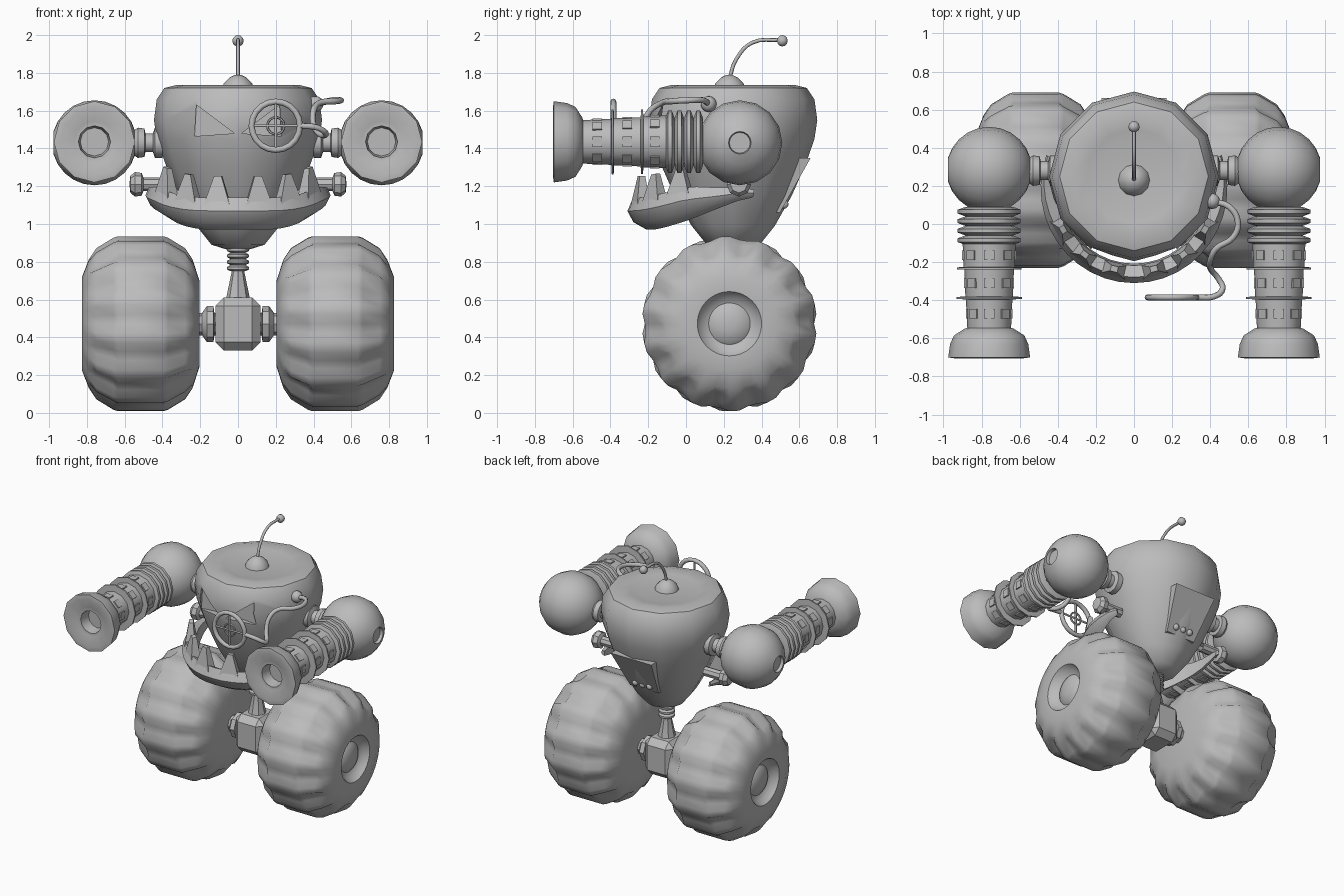
import bpy, bmesh, math
from math import pi, sin, cos, radians
from mathutils import Matrix, Vector

if "Cube" in bpy.data.objects:
    bpy.data.objects.remove(bpy.data.objects["Cube"])

GREY = (0.5, 0.5, 0.5, 1)
metal = bpy.data.materials.new("grey_metal")
metal.use_nodes = True
metal.diffuse_color = GREY
metal.node_tree.nodes["Principled BSDF"].inputs["Base Color"].default_value = GREY

FORWARD = Matrix.Rotation(pi / 2, 4, 'X')
UP = Matrix.Identity(4)


def side(s):
    return Matrix.Rotation(s * pi / 2, 4, 'Y')


def finish(name, bm, angle=35):
    bmesh.ops.recalc_face_normals(bm, faces=bm.faces)
    me = bpy.data.meshes.new(name)
    bm.to_mesh(me)
    bm.free()
    me.materials.append(metal)
    ob = bpy.data.objects.new(name, me)
    bpy.context.collection.objects.link(ob)
    smooth(ob, angle)
    return ob


def smooth(ob, angle=35):
    bpy.ops.object.select_all(action='DESELECT')
    ob.select_set(True)
    bpy.context.view_layer.objects.active = ob
    bpy.ops.object.shade_smooth_by_angle(angle=radians(angle))


def lathe(name, profile, loc, turn=UP, seg=12, shape=None, angle=35):
    """Spin (radius, height) points round local z; shape may alter a radius per step."""
    bm = bmesh.new()
    rings = []
    for r, h in profile:
        if r == 0:
            rings.append([bm.verts.new((0, 0, h))] * seg)
            continue
        ring = []
        for i in range(seg):
            a = 2 * pi * i / seg
            q = shape(i, r) if shape else r
            ring.append(bm.verts.new((q * cos(a), q * sin(a), h)))
        rings.append(ring)
    for a, b in zip(rings, rings[1:]):
        for i in range(seg):
            j = (i + 1) % seg
            quad = list(dict.fromkeys((a[i], a[j], b[j], b[i])))
            if len(quad) > 2:
                bm.faces.new(quad)
    bm.transform(Matrix.Translation(loc) @ turn)
    return finish(name, bm, angle)


def ball(name, loc, r, turn=UP, seg=16, rows=10):
    pts = [(r * sin(pi * k / rows) if 0 < k < rows else 0, -r * cos(pi * k / rows))
           for k in range(rows + 1)]
    return lathe(name, pts, loc, turn, seg, angle=50)


def bellows(name, r_in, r_out, start, end, count, loc, turn):
    step = (end - start) / count
    pts = [(0, start)]
    for k in range(count):
        h = start + k * step
        pts += [(r_in, h), (r_out, h + step * .3), (r_out, h + step * .7), (r_in, h + step)]
    return lathe(name, pts + [(0, end)], loc, turn)


def tube(name, points, radius):
    cu = bpy.data.curves.new(name, 'CURVE')
    cu.dimensions = '3D'
    cu.bevel_depth, cu.bevel_resolution, cu.resolution_u = radius, 2, 4
    cu.use_fill_caps = True
    sp = cu.splines.new('BEZIER')
    sp.bezier_points.add(len(points) - 1)
    for b, p in zip(sp.bezier_points, points):
        b.co = p
        b.handle_left_type = b.handle_right_type = 'AUTO'
    cu.materials.append(metal)
    ob = bpy.data.objects.new(name, cu)
    bpy.context.collection.objects.link(ob)
    return ob


def prism(name, front, back):
    """Solid between two matching outlines."""
    bm = bmesh.new()
    a = [bm.verts.new(p) for p in front]
    b = [bm.verts.new(p) for p in back]
    bm.faces.new(a)
    bm.faces.new(b[::-1])
    for i in range(len(a)):
        j = (i + 1) % len(a)
        bm.faces.new((a[i], b[i], b[j], a[j]))
    return finish(name, bm)


# Head with sunken triangular eyes
head = lathe("head", [(0, 1.72), (.2, 1.715), (.25, 1.725), (.33, 1.735), (.39, 1.72),
                      (.43, 1.66), (.445, 1.55), (.43, 1.45), (.385, 1.32), (.31, 1.15),
                      (.22, .99), (.14, .89), (.06, .865), (0, .865)], (0, .25, 0), angle=60)
for s in (-1, 1):
    tri = [(.22, 1.63), (.02, 1.48), (.23, 1.465)]
    cutter = prism("eye_cutter", [(s * x, -.5, z) for x, z in tri],
                   [(s * x, -.11, z) for x, z in tri])
    mod = head.modifiers.new("eye", 'BOOLEAN')
    mod.operation, mod.solver, mod.object = 'DIFFERENCE', 'EXACT', cutter
    bpy.context.view_layer.objects.active = head
    bpy.ops.object.modifier_apply(modifier="eye")
    bpy.data.objects.remove(cutter)
smooth(head, 40)

# Back panel with three buttons
outline = [(-.17, 1.35), (.17, 1.35), (.12, 1.06), (-.12, 1.06)]
prism("back_panel", [(x, .66 - (1.35 - z) * .56, z) for x, z in outline],
      [(x, .54 - (1.35 - z) * .6, z) for x, z in outline])
for x in (-.06, 0, .06):
    ball("panel_button", (x, .52, 1.105), .024, seg=10, rows=6)

# Antenna
lathe("antenna_base", [(.085, 1.71), (.075, 1.745), (.045, 1.775), (.015, 1.79), (0, 1.79)],
      (0, .23, 0))
tube("antenna_rod", [(0, .23, 1.77), (0, .265, 1.87), (0, .35, 1.96), (0, .5, 1.975)], .01)
ball("antenna_tip", (0, .51, 1.97), .03, seg=10, rows=6)

# Lower jaw swept round the face
ZIP = [(-.1, 0), (-.03, .04), (0, .1), (-.03, .17), (-.09, .14)]


def jaw_point(t, out, up):
    y = .19 - .5 * cos(t)
    base = .97 + .17 * min(1, max(0, (y + .27) / .6)) ** 1.3
    k = 1 - .75 * max(0, y / .36)
    r = 1 + (out * k) / .49
    return Vector((.49 * r * sin(t), .19 - .5 * r * cos(t), base + up * k))


bm = bmesh.new()
rows = []
for k in range(25):
    t = radians(-110 + 220 * k / 24)
    rows.append([bm.verts.new(jaw_point(t, o, u)) for o, u in ZIP])
for a, b in zip(rows, rows[1:]):
    for i in range(5):
        j = (i + 1) % 5
        bm.faces.new((a[i], a[j], b[j], b[i]))
bm.faces.new(rows[0])
bm.faces.new(rows[-1])
finish("lower_jaw", bm)
for t in (-60, -37, -14, 14, 37, 60):
    def ring(width, out, inner, up):
        a, b = radians(t - width), radians(t + width)
        return [jaw_point(a, out, up), jaw_point(b, out, up),
                jaw_point(b, inner, up), jaw_point(a, inner, up)]
    prism("jaw_tooth", ring(9, -.012, -.09, .12), ring(2.5, -.045, -.075, .285))

# Monocle wheel and its cable
bpy.ops.mesh.primitive_torus_add(major_segments=20, minor_segments=8, major_radius=.128,
                                 minor_radius=.016, location=(.2, -.385, 1.52),
                                 rotation=(pi / 2, 0, 0))
rim = bpy.context.object
bpy.ops.mesh.primitive_torus_add(major_segments=14, minor_segments=6, major_radius=.045,
                                 minor_radius=.007, location=(.2, -.385, 1.52),
                                 rotation=(pi / 2, 0, 0))
for ob, name in ((rim, "monocle_rim"), (bpy.context.object, "monocle_sight")):
    ob.name = name
    ob.data.materials.append(metal)
    smooth(ob, 60)
tube("monocle_bar", [(.08, -.385, 1.52), (.32, -.385, 1.52)], .007)
tube("monocle_post", [(.2, -.385, 1.4), (.2, -.385, 1.64)], .007)
tube("monocle_cable", [(.4, .12, 1.63), (.5, .09, 1.655), (.545, .01, 1.655), (.52, -.07, 1.65),
                       (.43, -.13, 1.64), (.4, -.19, 1.6), (.405, -.24, 1.51),
                       (.445, -.29, 1.47), (.465, -.34, 1.48), (.42, -.38, 1.51),
                       (.33, -.385, 1.52)], .016)
ball("cable_socket", (.41, .12, 1.635), .042, seg=12, rows=8)

# Neck, gearbox
bellows("neck_bellows", .04, .058, .75, .88, 4, (0, .23, 0), UP)
lathe("neck_stalk", [(.075, .56), (.06, .62), (.035, .74), (.035, .77)], (0, .23, 0), seg=8)
bpy.ops.mesh.primitive_cube_add(size=1, location=(0, .23, .47))
box = bpy.context.object
box.name = "gearbox"
box.scale = (.24, .26, .28)
bpy.ops.object.transform_apply(location=False, scale=True)
box.data.materials.append(metal)
bevel = box.modifiers.new("bevel", 'BEVEL')
bevel.width, bevel.segments = .045, 1


def lugs(i, r):
    """Notch alternate tread blocks, deepest at the shoulders."""
    if i % 4 < 2 or r < .37:
        return r
    return r - (.035 if r < .457 else .015)


for s in (-1, 1):
    # Axle and wheel
    lathe("axle", [(.06, .1), (.06, .125), (.095, .13), (.095, .165), (.06, .19), (.06, .23)],
          (0, .23, .47), side(s), 8)
    lathe("wheel", [(0, -.31), (.23, -.31), (.34, -.275), (.4, -.235), (.455, -.145), (.463, -.12),
                    (.463, .12), (.455, .145), (.4, .235), (.34, .275), (.25, .31), (.17, .31),
                    (.145, .27), (.11, .255), (.09, .27), (.04, .285), (0, .285)],
          (s * .515, .23, .472), side(s), 56, lugs, 40)

    # Jaw hinge
    lathe("jaw_hinge", [(.035, .36), (.035, .5), (.06, .51), (.065, .545), (.045, .57), (0, .575)],
          (0, .28, 1.21), side(s), 8)

    # Shoulder joint and ball
    lathe("shoulder_joint", [(.08, .4), (.08, .44), (.05, .45), (.05, .49), (.075, .495),
                             (.08, .53), (.06, .56)], (0, .28, 1.43), side(s))
    rows = 12
    pts = [(.225 * sin(pi * k / rows), -.225 * cos(pi * k / rows)) for k in range(1, rows - 1)]
    lathe("shoulder_ball", [(0, -.225)] + pts + [(.06, .217), (.055, .195), (0, .195)],
          (s * .76, .285, 1.43), side(s), 16)

    # Gun arm
    hub = (s * .76, 0, 1.435)
    bellows("arm_bellows", .125, .165, -.09, .11, 4, hub, FORWARD)
    lathe("arm_barrel", [(.14, .08), (.135, .225), (.17, .228), (.17, .238), (.13, .24),
                         (.125, .38), (.172, .383), (.172, .393), (.122, .396), (.115, .545),
                         (.13, .55), (.185, .585), (.205, .63), (.215, .7), (.18, .705),
                         (.11, .68), (.085, .68), (.075, .6), (0, .6)], hub, FORWARD, 12)
    for h, r in ((.165, .137), (.31, .127), (.47, .118)):
        for k in range(8):
            bpy.ops.mesh.primitive_cube_add(size=1)
            plate = bpy.context.object
            plate.name = "barrel_plate"
            plate.data.materials.append(metal)
            plate.matrix_world = (Matrix.Translation(hub) @ FORWARD @ Matrix.Rotation(k * pi / 4, 4, 'Z')
                                  @ Matrix.Translation((r, 0, h)) @ Matrix.Diagonal((.009, .055, .05, 1)))
